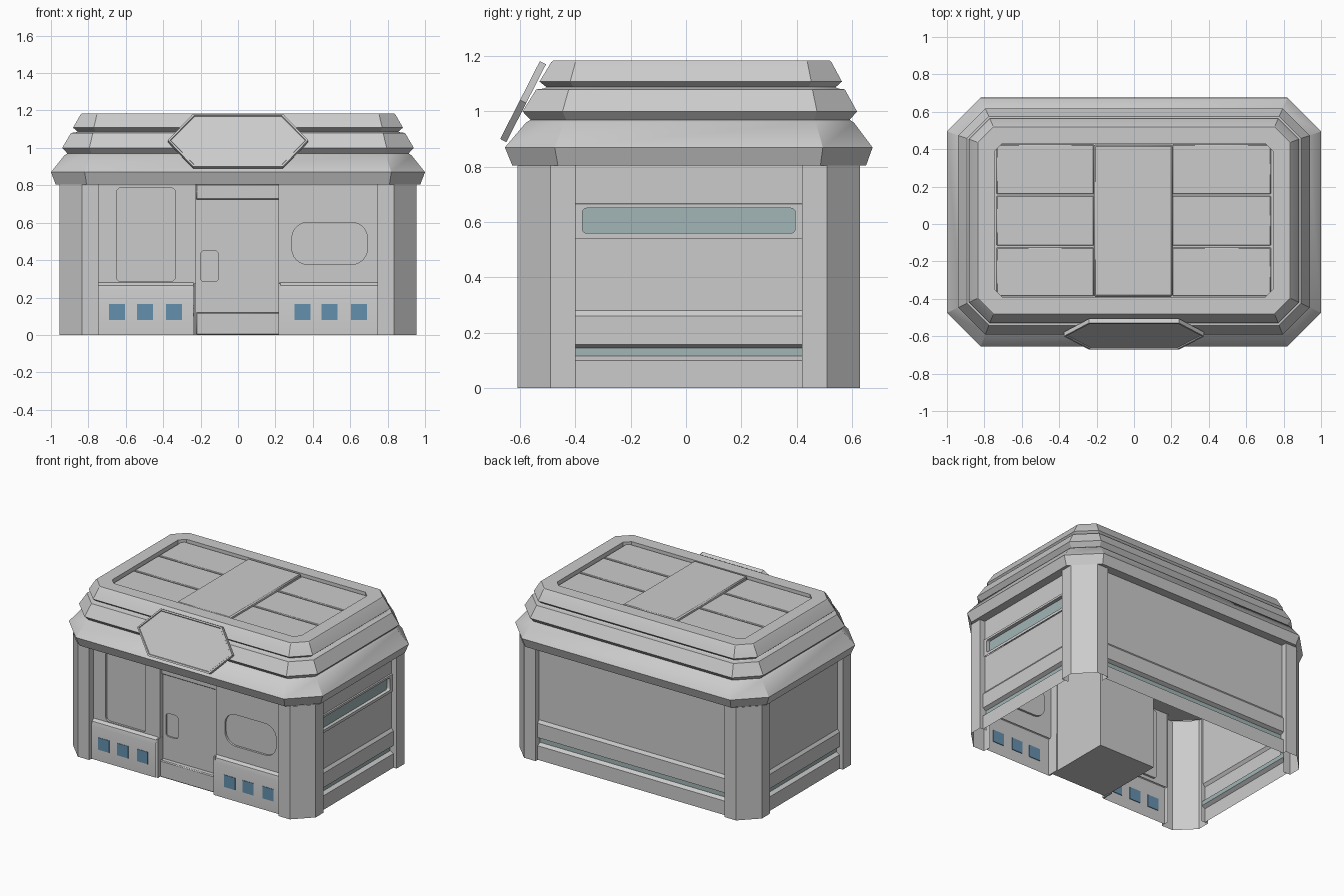
import bpy, bmesh, math
from mathutils import Matrix, Vector

if "Cube" in bpy.data.objects:
    bpy.data.objects.remove(bpy.data.objects["Cube"])

CY = 0.01      # building centre in y
TOP = 0.805    # underside of roof


def frame(u, v, w, o):
    m = Matrix((u, v, w)).transposed().to_4x4()
    m.translation = o
    return m


def material(name, col):
    m = bpy.data.materials.new(name)
    m.diffuse_color = (*col, 1)
    m.use_nodes = True
    m.node_tree.nodes["Principled BSDF"].inputs["Base Color"].default_value = m.diffuse_color
    return m


BLUE = material("blue", (0.13, 0.28, 0.43))
TEAL = material("pale_teal", (0.36, 0.46, 0.46))


def finish(bm, name, out=None, mat=None):
    bmesh.ops.recalc_face_normals(bm, faces=bm.faces)
    if out is not None:
        total = sum((f.normal * f.calc_area() for f in bm.faces), Vector())
        if total.dot(Vector(out)) < 0:
            bmesh.ops.reverse_faces(bm, faces=bm.faces)
    me = bpy.data.meshes.new(name)
    bm.to_mesh(me)
    bm.free()
    ob = bpy.data.objects.new(name, me)
    bpy.context.collection.objects.link(ob)
    if mat:
        me.materials.append(mat)
    return ob


def rrect(x0, x1, y0, y1, r=0.0, n=1):
    """Rectangle outline with cut (n=1) or rounded corners."""
    if r == 0:
        return [(x0, y0), (x1, y0), (x1, y1), (x0, y1)]
    pts = []
    for k, (cx, cy) in enumerate([(x1 - r, y0 + r), (x1 - r, y1 - r), (x0 + r, y1 - r), (x0 + r, y0 + r)]):
        for i in range(n + 1):
            a = math.radians(90 * (k - 1 + i / n))
            pts.append((cx + r * math.cos(a), cy + r * math.sin(a)))
    return pts


def box(name, x0, x1, y0, y1, z0, z1, bevel=0.0, mat=None):
    bm = bmesh.new()
    bmesh.ops.create_cube(bm, size=1)
    for v in bm.verts:
        v.co = (x0 + (v.co.x + .5) * (x1 - x0), y0 + (v.co.y + .5) * (y1 - y0), z0 + (v.co.z + .5) * (z1 - z0))
    ob = finish(bm, name, mat=mat)
    if bevel:
        ob.modifiers.new("bevel", "BEVEL").width = bevel
    return ob


def recess_panel(name, fr, outer, inner, depth, mat=None):
    """Flat sheet with a sunken area of any outline."""
    bm = bmesh.new()
    loops = []
    for pts in (outer, inner):
        vs = [bm.verts.new((*p, 0)) for p in pts]
        loops.append([bm.edges.new((vs[i - 1], vs[i])) for i in range(len(vs))])
    bmesh.ops.triangle_fill(bm, edges=loops[0] + loops[1], use_beauty=True)
    ext = bmesh.ops.extrude_edge_only(bm, edges=loops[1])["geom"]
    low = [g for g in ext if isinstance(g, bmesh.types.BMVert)]
    for v in low:
        v.co.z = -depth
    edges = [g for g in ext if isinstance(g, bmesh.types.BMEdge) and all(v in low for v in g.verts)]
    floor = bmesh.ops.contextual_create(bm, geom=edges)["faces"]
    bm.transform(fr)
    ob = finish(bm, name, fr.col[2].to_3d())
    if mat:
        ob.data.materials.append(None)
        ob.data.materials.append(mat)
        ob.data.polygons[len(ob.data.polygons) - 1].material_index = 1
    return ob


def strip(name, fr, u0, u1, profile, caps=False, mat=None):
    """Sheet from a (height, outward) profile run sideways."""
    bm = bmesh.new()
    a, b = [[bm.verts.new((u, v, w)) for v, w in profile] for u in (u0, u1)]
    for i in range(len(a) - 1):
        bm.faces.new((a[i], b[i], b[i + 1], a[i + 1]))
    if caps:
        for s in (a, b):
            bm.faces.new(s)
    bm.transform(fr)
    return finish(bm, name, fr.col[2].to_3d(), mat)


front = frame((1, 0, 0), (0, 0, 1), (0, -1, 0), (0, -0.56, 0))
back = frame((-1, 0, 0), (0, 0, 1), (0, 1, 0), (0, 0.59, 0))
right = frame((0, 1, 0), (0, 0, 1), (1, 0, 0), (0.915, CY, 0))
left = frame((0, -1, 0), (0, 0, 1), (-1, 0, 0), (-0.915, CY, 0))
up = frame((1, 0, 0), (0, 1, 0), (0, 0, 1), (0, 0, 1.185))

# Corner posts: open chamfered shells
section = [(0.745, 0.56), (0.745, 0.62), (0.835, 0.62), (0.955, 0.50), (0.955, 0.41), (0.90, 0.41)]
for sx in (-1, 1):
    for sy in (-1, 1):
        bm = bmesh.new()
        lo, hi = [[bm.verts.new((sx * x, sy * y + CY, z)) for x, y in section] for z in (0, TOP)]
        for i in range(len(lo) - 1):
            bm.faces.new((lo[i], lo[i + 1], hi[i + 1], hi[i]))
        finish(bm, "corner_post", (sx, sy, 0))

# Back and side walls with skirting, groove and lower band
for name, fr, hw, top in (("back_wall", back, 0.745, TOP), ("left_wall", left, 0.41, TOP), ("right_wall", right, 0.41, 0.54)):
    strip(name + "_base", fr, -hw, hw, [(0, 0.015), (0.10, 0.015), (0.115, -0.01)])
    strip(name + "_groove", fr, -hw, hw, [(0.115, -0.01), (0.145, -0.01)], mat=TEAL)
    strip(name, fr, -hw, hw, [(0.145, -0.01), (0.158, 0.015), (0.26, 0.015), (0.28, 0), (top, 0)])
right_frame = right @ Matrix.Translation((0, 0, 0.008))
recess_panel("right_window", right_frame, rrect(-.41, .41, .54, .665),
             rrect(-.385, .385, .56, .65, .015, 3), 0.025, TEAL)
strip("right_wall_top", right, -0.41, 0.41, [(0.665, 0.008), (0.668, 0), (TOP, 0)])

# Front walls with sunken windows
recess_panel("front_wall_left", front, rrect(-.745, -.225, .26, TOP), rrect(-.65, -.335, .285, .787, .025, 3), 0.015)
recess_panel("front_wall_right", front, rrect(.222, .745, .26, TOP), rrect(.288, .692, .377, .602, .085, 6), 0.015)

# Lower front panels with blue tiles
for x0, x1, tiles in ((-.745, -.237, (-.647, -.497, -.343)), (.222, .745, (.345, .49, .647))):
    strip("front_lower_panel", front, x0, x1, [(0, -.01), (0, .025), (.235, .025), (.265, .018), (.28, 0)][1:])
    for t in tiles:
        box("blue_tile", t - .043, t + .043, -.588, -.58, .08, .166, mat=BLUE)

# Door jambs, door block, door leaf, header and step
for x in (-0.23, 0.222):
    box("door_jamb", x - .006, x + .006, -.582, -.50, 0, .275)
    box("door_jamb_upper", x - .005, x + .005, -.559, -.50, .275, TOP)
box("entrance_block", -.224, .222, -.51, -.07, 0, TOP)
leaf = front @ Matrix.Translation((0, 0, -0.035))
recess_panel("door_leaf", leaf, rrect(-.224, .222, .12, .725), rrect(-.2, -.105, .285, .45, .02, 3), 0.01)
box("door_header", -.224, .222, -.54, -.50, .725, TOP, .004)
box("door_step", -.224, .222, -.56, -.50, 0, .12, .006)

# Stepped roof: lofted chamfered rings, closed underneath
rings = [(.975, TOP), (1.0, .87), (.928, .96), (.912, .97), (.94, 1.0), (.893, 1.08),
         (.866, 1.083), (.858, 1.088), (.882, 1.108), (.842, 1.178), (.835, 1.185)]


def roof_ring(hx):
    hy = hx - 0.335
    cy = CY + 0.06 * (1 - hx)
    return rrect(-hx, hx, cy - hy, cy + hy, 0.18 - 0.586 * (1 - hx))


bm = bmesh.new()
loops = [[bm.verts.new((*p, z)) for p in roof_ring(hx)] for hx, z in rings]
for a, b in zip(loops, loops[1:]):
    for i in range(8):
        bm.faces.new((a[i - 1], a[i], b[i], b[i - 1]))
bm.faces.new(loops[0][::-1])
finish(bm, "stepped_roof", None)
roof = bpy.data.objects["stepped_roof"]
if roof.data.polygons[-1].normal.z > 0:
    roof.data.flip_normals()

# Roof top with sunken tray, slats and raised centre panel
recess_panel("roof_tray", up, roof_ring(.835), rrect(-.745, .742, -.39, .43, .04), 0.03)
for x0, x1 in ((-.735, -.215), (.205, .732)):
    for y0, y1 in ((-.385, -.126), (-.116, .15), (.16, .425)):
        box("roof_slat", x0, x1, y0, y1, 1.15, 1.166, .004)
box("roof_centre_panel", -.215, .205, -.387, .422, 1.15, 1.184, .008)

# Tilted blank sign plate with rim
t = math.radians(27)
tilt = frame((1, 0, 0), (0, math.sin(t), math.cos(t)), (0, -math.cos(t), math.sin(t)), (0, -0.578, 1.03))
bm = bmesh.new()
hexagon = [(-.375, 0), (-.24, -.158), (.24, -.158), (.375, 0), (.24, .158), (-.24, .158)]
face = bm.faces.new([bm.verts.new((*p, 0)) for p in hexagon])
geom = bmesh.ops.extrude_face_region(bm, geom=[face], use_keep_orig=True)["geom"]
cap = [g for g in geom if isinstance(g, bmesh.types.BMFace)][0]
bmesh.ops.translate(bm, verts=cap.verts, vec=(0, 0, 0.025))
bmesh.ops.inset_region(bm, faces=[cap], thickness=0.012, depth=0)
bmesh.ops.inset_region(bm, faces=[cap], thickness=0.004, depth=0)
bmesh.ops.translate(bm, verts=cap.verts, vec=(0, 0, -0.006))
bm.transform(tilt)
finish(bm, "sign_plate")

# Smooth shading with sharp edges kept
bpy.ops.object.select_all(action='SELECT')
bpy.context.view_layer.objects.active = roof
bpy.ops.object.shade_smooth_by_angle(angle=math.radians(25))
